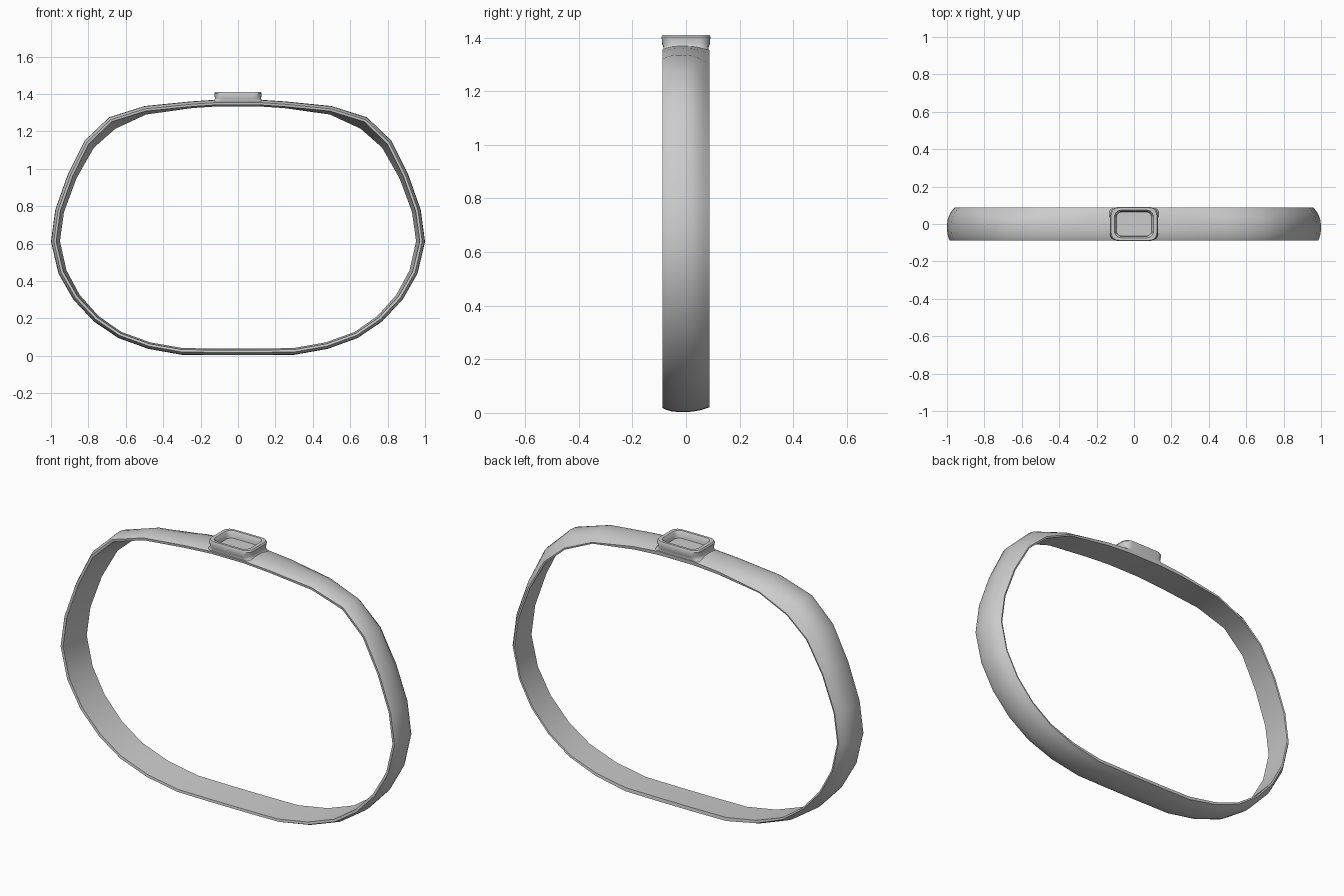
import bpy, bmesh, math
from mathutils import Vector

cube = bpy.data.objects.get("Cube")
if cube:
    bpy.data.objects.remove(cube, do_unlink=True)

grey = bpy.data.materials.new("light grey")
grey.use_nodes = True
grey.diffuse_color = (0.6, 0.6, 0.6, 1)
grey.node_tree.nodes["Principled BSDF"].inputs["Base Color"].default_value = (0.6, 0.6, 0.6, 1)


def finish(name, bm, angle):
    bmesh.ops.recalc_face_normals(bm, faces=bm.faces)
    mesh = bpy.data.meshes.new(name)
    bm.to_mesh(mesh)
    bm.free()
    obj = bpy.data.objects.new(name, mesh)
    mesh.materials.append(grey)
    bpy.context.collection.objects.link(obj)
    bpy.ops.object.select_all(action="DESELECT")
    obj.select_set(True)
    bpy.context.view_layer.objects.active = obj
    bpy.ops.object.shade_smooth_by_angle(angle=math.radians(angle))


def bridge(bm, a, b):
    for i in range(len(a)):
        j = (i + 1) % len(a)
        bm.faces.new((a[i], a[j], b[j], b[i]))


# Band: half outline from bottom to top as x, z, drop of the back corner
half = [(0.10, 0.003, 0.018), (0.30, 0.005, 0.018), (0.48, 0.037, 0.022),
        (0.64, 0.095, 0.026), (0.77, 0.183, 0.03), (0.88, 0.30, 0.034),
        (0.96, 0.44, 0.038), (1.0, 0.61, 0.04), (0.977, 0.78, 0.04),
        (0.91, 0.97, 0.043), (0.82, 1.15, 0.054), (0.69, 1.275, 0.062),
        (0.50, 1.335, 0.038), (0.25, 1.36, 0.02), (0.10, 1.37, 0.016)]
loop = half + [(-x, z, drop) for x, z, drop in reversed(half)]
points = [Vector((x, 0, z)) for x, z, drop in loop]
front_y, crest_y, back_y = -0.088, -0.01, 0.087


def band_ring(bm, y, inset_of):
    ring = []
    for i, p in enumerate(points):
        t = (points[(i + 1) % len(points)] - points[i - 1]).normalized()
        inward = Vector((-t.z, 0, t.x))
        ring.append(bm.verts.new(p + inward * inset_of(loop[i][2]) + Vector((0, y, 0))))
    return ring


def bulge(y):
    if y < crest_y:
        return lambda drop: 0.015 * ((crest_y - y) / (crest_y - front_y)) ** 3
    return lambda drop: drop * ((y - crest_y) / (back_y - crest_y)) ** 2.2


# Bulged outer skin, thin rims and flat inner wall
bm = bmesh.new()
rings = [band_ring(bm, y, bulge(y))
         for y in (front_y, -0.075, -0.055, -0.03, crest_y, 0.02, 0.045, 0.065, back_y)]
rings.append(band_ring(bm, back_y - 0.002, lambda drop: max(drop + 0.008, 0.036)))
rings.append(band_ring(bm, front_y + 0.002, lambda drop: 0.028))
for a, b in zip(rings, rings[1:] + rings[:1]):
    bridge(bm, a, b)
finish("band", bm, 40)


# Tray on top: stacked rounded rectangles, flared foot, rim and recess
def rounded_ring(bm, hx, hy, r, z, steps=6):
    verts = []
    for k, (sx, sy) in enumerate([(1, 1), (-1, 1), (-1, -1), (1, -1)]):
        for s in range(steps):
            a = math.pi / 2 * (k + s / (steps - 1))
            verts.append(bm.verts.new((sx * (hx - r) + r * math.cos(a),
                                       sy * (hy - r) + r * math.sin(a), z)))
    return verts


bm = bmesh.new()
levels = [(0.140, 0.084, 0.035, 1.354), (0.128, 0.085, 0.04, 1.366),
          (0.123, 0.089, 0.042, 1.375), (0.127, 0.091, 0.042, 1.402),
          (0.122, 0.087, 0.04, 1.41), (0.104, 0.074, 0.034, 1.41),
          (0.098, 0.068, 0.03, 1.403), (0.094, 0.064, 0.028, 1.374)]
rings = [rounded_ring(bm, *level) for level in levels]
for a, b in zip(rings, rings[1:]):
    bridge(bm, a, b)
bm.faces.new(rings[-1])
finish("top_tray", bm, 40)
